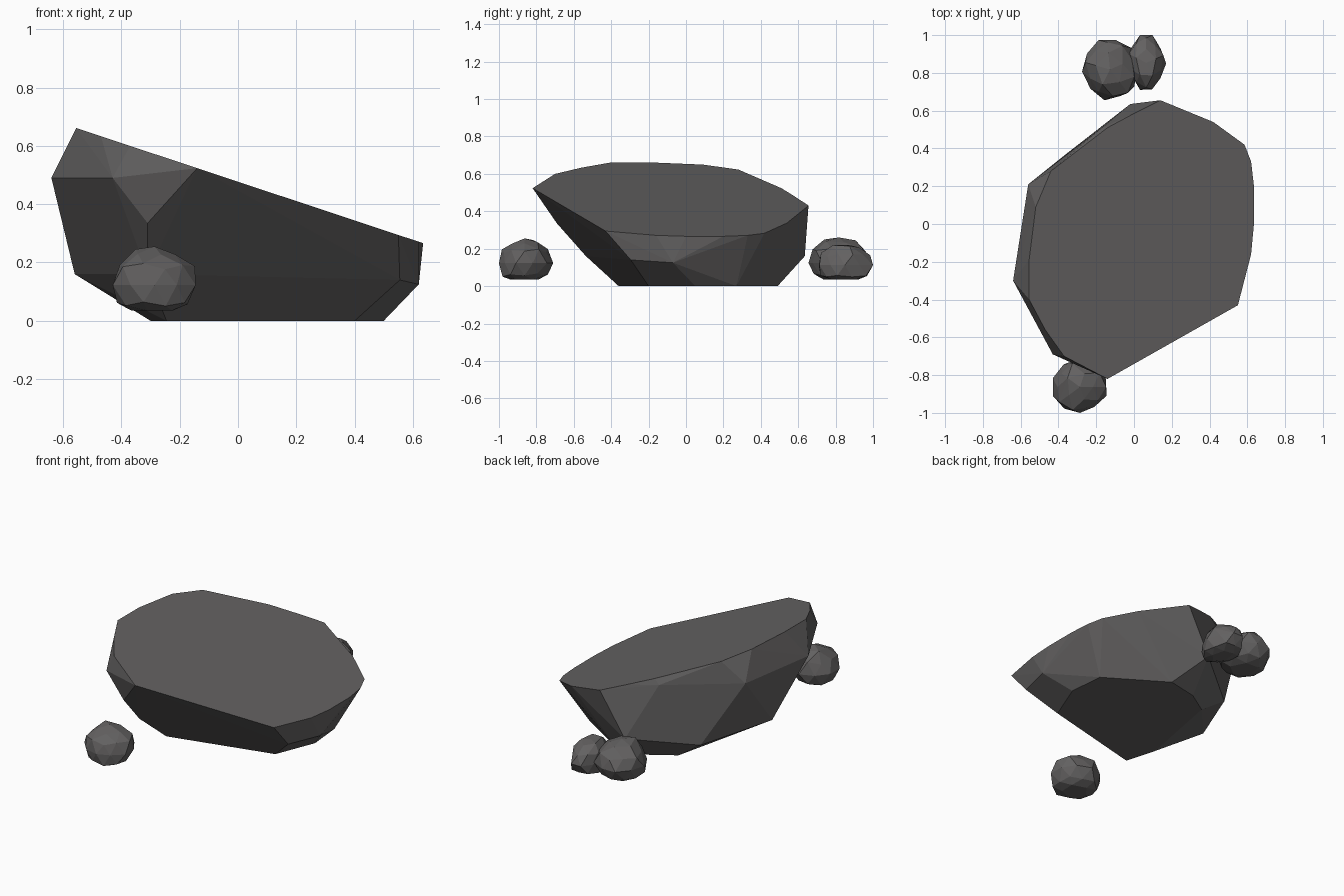
import bpy
import bmesh
import math
import random
from mathutils import Vector

default_cube = bpy.data.objects.get("Cube")
if default_cube:
    bpy.data.objects.remove(default_cube, do_unlink=True)


def make_material(name, color):
    material = bpy.data.materials.new(name)
    material.use_nodes = True
    material.diffuse_color = color
    material.node_tree.nodes["Principled BSDF"].inputs["Base Color"].default_value = color
    return material


stone = make_material("dark grey stone", (0.125, 0.12, 0.12, 1))


def finish(bm, name):
    """Turn a bmesh into a flat shaded stone object."""
    bmesh.ops.recalc_face_normals(bm, faces=bm.faces)
    mesh = bpy.data.meshes.new(name)
    bm.to_mesh(mesh)
    bm.free()
    mesh.materials.append(stone)
    obj = bpy.data.objects.new(name, mesh)
    bpy.context.collection.objects.link(obj)
    return obj


def hull(bm, angle):
    """Wrap all points in a convex hull and merge nearly flat facets."""
    result = bmesh.ops.convex_hull(bm, input=bm.verts)
    loose = [v for v in bm.verts if not v.link_faces]
    inside = {v for v in result["geom_interior"] if isinstance(v, bmesh.types.BMVert)}
    bmesh.ops.delete(bm, geom=list(inside | set(loose)), context="VERTS")
    bmesh.ops.dissolve_limit(bm, angle_limit=math.radians(angle),
                             verts=bm.verts, edges=bm.edges)


def slope_height(x):
    return 0.477 - 0.332 * x


# Large slab: sloping top outline, faceted flanks and flat footprint
top_rim = [(-.14, -.82), (.55, -.43), (.62, -.16), (.635, 0), (.635, .2),
           (.62, .33), (.585, .42), (.42, .54), (.14, .655), (0, .585),
           (-.14, .51), (-.44, .28), (-.52, .09), (-.555, -.19),
           (-.555, -.4), (-.47, -.56), (-.37, -.7)]
flanks = [(-.64, -.3, .49), (-.43, -.69, .49), (-.31, -.69, .335),
          (-.31, -.535, .16), (-.56, -.055, .16), (-.56, .21, .49),
          (-.36, .37, .11), (-.17, .51, .49), (-.02, .635, .16),
          (.555, -.295, .14), (.62, -.07, .125)]
footprint = [(-.245, -.36), (.4, -.2), (.5, .05), (.48, .27),
             (.13, .49), (-.06, .45), (-.2, .36), (-.3, -.17)]

bm = bmesh.new()
for x, y in top_rim:
    bm.verts.new((x, y, slope_height(x)))
for point in flanks:
    bm.verts.new(point)
for x, y in footprint:
    bm.verts.new((x, y, 0))
hull(bm, 1.5)
finish(bm, "large_slab_rock")


def pebble(name, low, high, seed, turn=0):
    """Chipped ball with a flat underside, fitted between two corners."""
    rng = random.Random(seed)
    low, high = Vector(low), Vector(high)
    bm = bmesh.new()
    bmesh.ops.create_icosphere(bm, subdivisions=2, radius=1)
    for v in bm.verts:
        v.co *= rng.uniform(0.9, 1.08)
        v.co.y *= 1 + 0.2 * abs(math.sin(turn))
        v.co.z = max(v.co.z, -0.65)
    spin = math.sin(turn), math.cos(turn)
    for v in bm.verts:
        x, y = v.co.x, v.co.y
        v.co.x, v.co.y = x * spin[1] - y * spin[0], x * spin[0] + y * spin[1]
    hull(bm, 4)
    # Stretch the stone to its exact extents
    for axis in range(3):
        values = [v.co[axis] for v in bm.verts]
        start, span = min(values), max(values) - min(values)
        for v in bm.verts:
            part = (v.co[axis] - start) / span
            v.co[axis] = low[axis] + part * (high[axis] - low[axis])
    finish(bm, name)


# Small stones: one in front, a touching pair behind
pebble("front_pebble", (-.43, -1, .035), (-.145, -.71, .255), 3)
pebble("back_right_pebble", (-.275, .655, .035), (.01, .975, .26), 8, 0.4)
pebble("back_left_pebble", (-.03, .71, .035), (.17, 1, .22), 5, 0.3)
